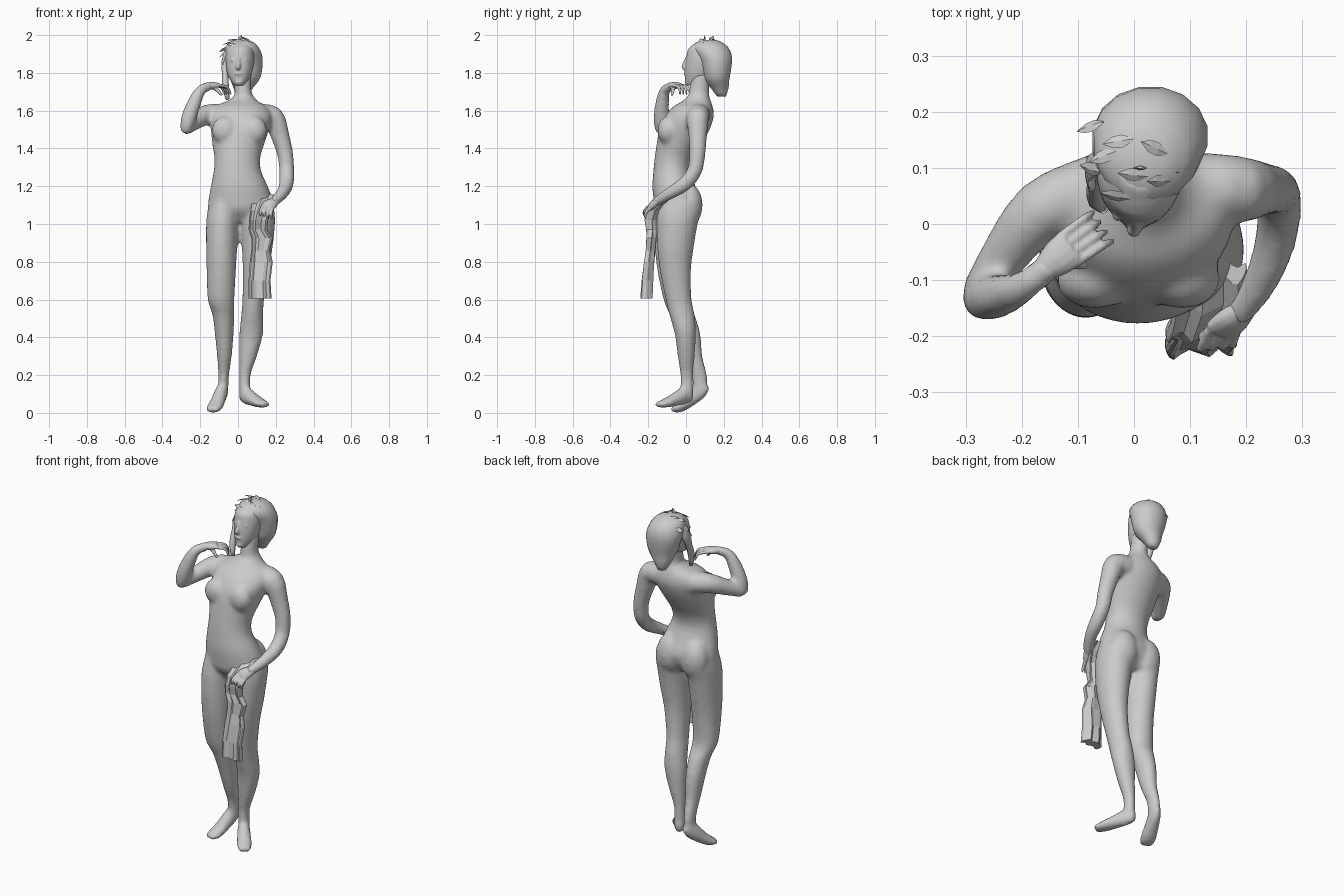
import bpy, bmesh, math, random
from mathutils import Vector, Matrix

random.seed(4)
UP = Vector((0, 0, 1))


def densify(rows, k=3):
    """Catmull-Rom interpolation between key rows."""
    out = []
    for i in range(len(rows) - 1):
        p = [rows[max(0, min(len(rows) - 1, i + j))] for j in (-1, 0, 1, 2)]
        for s in range(k):
            t = s / k
            out.append([0.5 * (2 * b + (c - a) * t + (2 * a - 5 * b + 4 * c - d) * t * t
                               + (3 * b - a - 3 * c + d) * t ** 3) for a, b, c, d in zip(*p)])
    return out + [list(rows[-1])]


def skin(bm, rings):
    """Bridge rings of points and cap both ends."""
    vs = [[bm.verts.new(p) for p in r] for r in rings]
    n = len(vs[0])
    faces = [bm.faces.new((a[i], a[(i + 1) % n], b[(i + 1) % n], b[i]))
             for a, b in zip(vs, vs[1:]) for i in range(n)]
    faces += [bm.faces.new(vs[0][::-1]), bm.faces.new(vs[-1])]
    bmesh.ops.recalc_face_normals(bm, faces=faces)


def column(bm, rows, n=24, k=3, power=1.0, fold=0.0):
    """Horizontal sections: z, x min, x max, y min, y max."""
    rings = []
    for z, x0, x1, y0, y1 in densify(rows, k):
        ring = []
        for i in range(n):
            a = 2 * math.pi * (i + 0.5) / n
            c, s = math.cos(a), math.sin(a)
            c, s = math.copysign(abs(c) ** power, c), math.copysign(abs(s) ** power, s)
            ring.append((x0 + (x1 - x0) * (c + 1) / 2,
                         y0 + (y1 - y0) * (s + 1) / 2 + fold * math.cos(c * 7 + z * 4), z))
        rings.append(ring)
    skin(bm, rings)


def tube(bm, rows, n=12, k=3, ref=UP):
    """Sections along a path: x, y, z, half width, half height."""
    rows = densify([r if len(r) == 5 else (*r, r[3]) for r in rows], k)
    pts = [Vector(r[:3]) for r in rows]
    rings = []
    for i, r in enumerate(rows):
        t = (pts[min(i + 1, len(pts) - 1)] - pts[max(i - 1, 0)]).normalized()
        side = t.cross(ref).normalized()
        top = side.cross(t)
        rings.append([pts[i] + side * r[3] * math.cos(2 * math.pi * j / n)
                      + top * r[4] * math.sin(2 * math.pi * j / n) for j in range(n)])
    skin(bm, rings)


def ball(bm, c, r):
    bmesh.ops.create_uvsphere(bm, u_segments=16, v_segments=10, radius=1,
                              matrix=Matrix.Translation(c) @ Matrix.Diagonal((*r, 1)))


def make(name, bm, smooth=True, voxel=0, relax=0):
    me = bpy.data.meshes.new(name)
    bm.to_mesh(me)
    bm.free()
    for p in me.polygons:
        p.use_smooth = smooth
    ob = bpy.data.objects.new(name, me)
    bpy.context.collection.objects.link(ob)
    if voxel:
        m = ob.modifiers.new("blend", 'REMESH')
        m.mode, m.voxel_size, m.use_smooth_shade = 'VOXEL', voxel, True
        m = ob.modifiers.new("relax", 'SMOOTH')
        m.factor, m.iterations = 0.5, relax
    return ob


# Body: torso, legs, feet and arms fused together
b = bmesh.new()
column(b, [(1.01, -.09, .11, -.11, .03), (1.07, -.155, .18, -.16, .068), (1.13, -.156, .182, -.172, .078),
           (1.20, -.144, .158, -.178, .05), (1.28, -.129, .123, -.173, .025), (1.35, -.125, .118, -.166, .04),
           (1.42, -.136, .138, -.156, .08), (1.50, -.144, .164, -.142, .125), (1.57, -.15, .18, -.112, .148),
           (1.62, -.125, .155, -.07, .142), (1.65, -.06, .105, -.02, .132), (1.68, -.015, .08, .015, .12)], 32)
column(b, [(1.60, -.03, .095, -.02, .13), (1.66, -.019, .081, .008, .127),
           (1.71, -.019, .071, .016, .122), (1.80, -.02, .07, .03, .14)])
column(b, [(1.12, -.15, -.003, -.15, .085), (1.06, -.163, .0, -.162, .08), (1.0, -.169, -.001, -.168, .06),
           (.88, -.169, -.005, -.166, .037), (.75, -.166, -.011, -.151, .017), (.60, -.161, -.019, -.119, .011),
           (.52, -.136, -.02, -.087, .046), (.42, -.123, -.023, -.052, .076), (.30, -.111, -.033, -.012, .087),
           (.20, -.105, -.047, .028, .112), (.12, -.105, -.051, .034, .113)])
column(b, [(1.12, .008, .185, -.15, .085), (1.06, .008, .194, -.158, .08), (1.0, .01, .196, -.158, .062),
           (.88, .02, .184, -.153, .042), (.75, .025, .161, -.138, .026), (.60, .023, .138, -.108, .03),
           (.52, .017, .134, -.089, .046), (.42, .007, .133, -.06, .053), (.30, .007, .101, -.044, .046),
           (.20, .007, .067, -.03, .038), (.11, .007, .068, -.03, .039)])
tube(b, [(-.072, .105, .15, .023, .03), (-.085, .07, .115, .033, .046), (-.108, .01, .06, .041, .035),
         (-.125, -.035, .028, .045, .027), (-.14, -.074, .016, .032, .016)])
tube(b, [(.022, .035, .085, .023, .03), (.045, -.01, .09, .034, .046), (.082, -.06, .07, .039, .036),
         (.118, -.108, .052, .043, .025), (.148, -.149, .043, .032, .016)])
tube(b, [(-.08, .06, 1.575, .061), (-.165, .025, 1.578, .055), (-.23, -.055, 1.54, .044),
         (-.278, -.125, 1.502, .033)], 16)
tube(b, [(-.278, -.133, 1.482, .027), (-.264, -.132, 1.55, .041), (-.23, -.125, 1.645, .037),
         (-.195, -.11, 1.71, .028), (-.145, -.07, 1.732, .025)], 16, ref=Vector((0, 1, .2)))
tube(b, [(.11, .07, 1.575, .06), (.185, .062, 1.565, .06), (.222, .062, 1.47, .05), (.25, .06, 1.37, .043),
         (.258, .045, 1.28, .04), (.256, -.01, 1.21, .039), (.232, -.09, 1.16, .033), (.185, -.165, 1.112, .025)],
     16, ref=Vector((.5, -1, 1)))
for x in (-.07, .085):
    ball(b, (x, -.098, 1.495), (.07, .054, .075))      # breasts
    ball(b, (x, .015, 1.1), (.082, .074, .115))        # buttocks
make("body", b, voxel=.011, relax=9)

# Head with nose, brows, lips and chin
b = bmesh.new()
column(b, [(1.733, -.015, .03, .003, .06), (1.75, -.034, .048, -.003, .11), (1.79, -.055, .07, -.006, .15),
           (1.84, -.064, .082, -.004, .17), (1.89, -.066, .087, .003, .18), (1.93, -.058, .081, .014, .18),
           (1.965, -.03, .055, .06, .15)])
tube(b, [(.004, .006, 1.885, .009), (.002, -.004, 1.855, .01), (0, -.012, 1.832, .013), (.001, .002, 1.82, .012)],
     ref=Vector((0, 1, 0)))
ball(b, (.003, -.003, 1.795), (.022, .009, .009))
ball(b, (.006, .004, 1.752), (.02, .012, .014))
for s in (-1, 1):
    ball(b, (.005 + s * .032, .012, 1.868), (.014, .008, .007))
make("head", b, voxel=.005, relax=4)

# Hair mass with a low knot at the nape, and a long lock by the cheek
b = bmesh.new()
column(b, [(1.675, .0, .05, .165, .212), (1.72, -.025, .08, .13, .226), (1.76, -.04, .112, .1, .23),
           (1.80, -.055, .127, .088, .237), (1.87, -.074, .133, .068, .246), (1.92, -.073, .12, .038, .235),
           (1.955, -.055, .093, .045, .205), (1.975, -.015, .055, .09, .16)], 16, 2)
make("hair", b)
b = bmesh.new()
tube(b, [(-.045, .12, 1.93, .02, .02), (-.07, .1, 1.86, .018, .03), (-.068, .07, 1.79, .016, .022),
         (-.066, .045, 1.73, .018, .02), (-.055, .03, 1.66, .01, .012)], 8, 2, Vector((0, 1, 0)))
make("hair_lock", b)


def hand(name, wrist, knuckle, tip, spread, bulge, thumb):
    """Palm, four bent fingers and a thumb."""
    w, kn, tp, sp, bu = map(Vector, (wrist, knuckle, tip, spread, bulge))
    sp.normalize()
    ref = sp.cross(kn - w).normalized()
    bm = bmesh.new()
    tube(bm, [(*w, .019, .017), (*w.lerp(kn, .55), .033, .02), (*kn, .035, .013)], 12, 3, ref)
    for f in (-1.5, -.5, .5, 1.5):
        base, end = kn + sp * f * .018, tp + sp * f * .021
        tube(bm, [(*(base - (kn - w) * .15), .009), (*((base + end) / 2 + bu), .008), (*end, .005)], 8, 3, ref)
    mid = w.lerp(kn, .35)
    th = Vector(thumb)
    tube(bm, [(*mid, .013), (*((mid + th) / 2 + bu * .4), .011), (*th, .006)], 8, 3, ref)
    make(name, bm, voxel=.004, relax=3)


hand("raised_hand", (-.168, -.087, 1.73), (-.11, -.04, 1.735), (-.055, -.005, 1.685),
     (-.5, .75, 0), (.01, .008, .014), (-.085, -.075, 1.68))
hand("lower_hand", (.205, -.145, 1.126), (.152, -.192, 1.09), (.15, -.217, 1.035),
     (.9, .1, -.2), (-.004, -.014, .0), (.1, -.2, 1.06))

# Draped cloth: slopes from the hip over the hand, then hangs in folds
b = bmesh.new()
column(b, [(1.155, .085, .2, -.1, -.065), (1.12, .075, .205, -.155, -.1), (1.07, .065, .175, -.205, -.15),
           (1.02, .058, .16, -.212, -.165), (.97, .056, .156, -.203, -.16), (.925, .07, .188, -.203, -.165),
           (.86, .07, .17, -.207, -.17), (.80, .062, .184, -.217, -.175), (.70, .056, .172, -.23, -.182),
           (.605, .055, .178, -.235, -.187)], 24, 1, .6, .011)
make("cloth", b, smooth=False)

# Wreath of leaves around the hair
b = bmesh.new()
centre = Vector((.025, .12, 1.86))
for p in [(-.072, .17, 1.92), (-.025, .145, 1.968), (-.05, .12, 1.952), (.035, .135, 1.976), (0, .09, 1.968),
          (.045, .08, 1.962), (.085, .095, 1.935), (-.07, .1, 1.9), (-.03, .055, 1.945), (-.068, .075, 1.865)]:
    p = Vector(p)
    out = (p - centre).normalized()
    p += out * .008
    along = out.cross(Vector((random.uniform(-.5, .5), 1, random.uniform(-.6, .6)))).normalized()
    d = (along + out * .35).normalized() * .027
    if p.z + abs(d.z) > 1.996:
        d.z *= .4
    tube(b, [(*(p - d), .003, .002), (*(p - d * .3), .012, .003), (*(p + d * .3), .011, .003),
             (*(p + d), .001, .001)], 4, 1, out)
tube(b, [(.0, .1, 1.965, .004, .002), (.012, .1, 1.982, .013, .004), (.02, .098, 2.0, .001, .001)], 4, 1,
     Vector((0, 1, 0)))
make("wreath_leaves", b, smooth=False)
